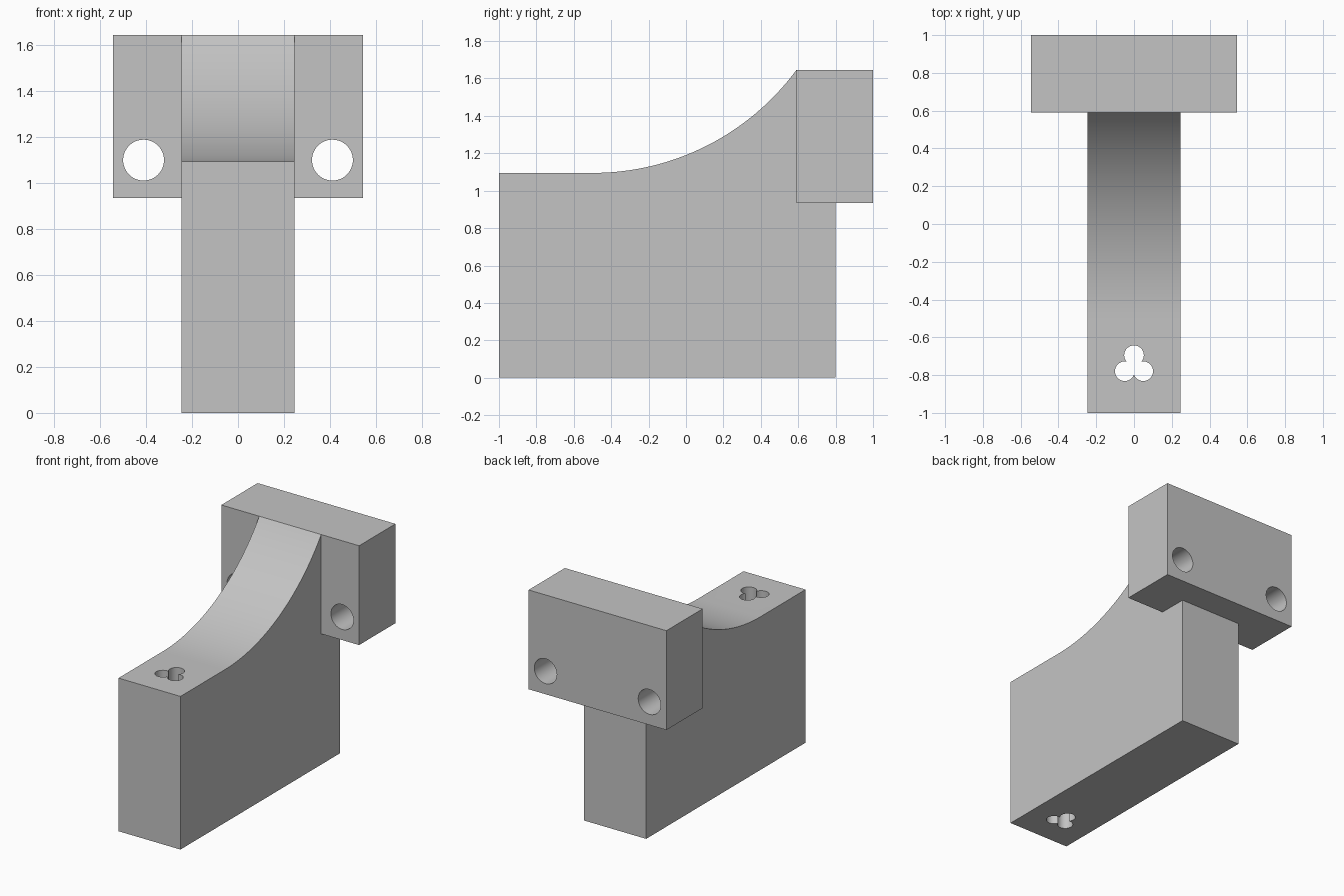
import bpy, bmesh
from math import sin, cos, pi, radians, sqrt, asin, acos
from mathutils import Vector

cube = bpy.data.objects.get("Cube")
if cube:
    bpy.data.objects.remove(cube, do_unlink=True)

grey = bpy.data.materials.new("plain_grey")
grey.use_nodes = True
grey.diffuse_color = (0.55, 0.55, 0.55, 1)
grey.node_tree.nodes["Principled BSDF"].inputs["Base Color"].default_value = grey.diffuse_color


def prism(name, outline, direction):
    """Extrude a closed outline of 3D points along a direction."""
    bm = bmesh.new()
    face = bm.faces.new([bm.verts.new(p) for p in outline])
    grown = bmesh.ops.extrude_face_region(bm, geom=[face])["geom"]
    moved = [v for v in grown if isinstance(v, bmesh.types.BMVert)]
    bmesh.ops.translate(bm, verts=moved, vec=Vector(direction))
    bmesh.ops.recalc_face_normals(bm, faces=bm.faces)
    mesh = bpy.data.meshes.new(name)
    bm.to_mesh(mesh)
    bm.free()
    mesh.materials.append(grey)
    obj = bpy.data.objects.new(name, mesh)
    bpy.context.collection.objects.link(obj)
    return obj


def combine(target, tool, operation):
    """Apply a boolean and discard the tool."""
    mod = target.modifiers.new(operation, "BOOLEAN")
    mod.operation, mod.solver, mod.object = operation, "EXACT", tool
    bpy.context.view_layer.objects.active = target
    bpy.ops.object.modifier_apply(modifier=mod.name)
    bpy.data.objects.remove(tool, do_unlink=True)


half_width, half_plate = 0.245, 0.545
shelf, top, plate_base = 1.095, 1.645, 0.935
arc_start, plate_front, body_back = -0.5, 0.59, 0.8

# Body: side profile with a flat shelf sweeping up in a tangent arc
run, rise = plate_front - arc_start, top - shelf
radius = (run ** 2 + rise ** 2) / (2 * rise)
sweep = asin(run / radius)
steps = 32
profile = [(body_back, 0), (-1, 0), (-1, shelf)]
profile += [(arc_start + radius * sin(sweep * i / steps),
             shelf + radius * (1 - cos(sweep * i / steps))) for i in range(steps + 1)]
profile += [(body_back, top)]
body = prism("bracket_body", [(-half_width, y, z) for y, z in profile],
             (2 * half_width, 0, 0))

# Mounting plate across the back
plate = prism("mounting_plate",
              [(-half_plate, plate_front, plate_base), (half_plate, plate_front, plate_base),
               (half_plate, plate_front, top), (-half_plate, plate_front, top)],
              (0, 1 - plate_front, 0))
combine(body, plate, "UNION")

# Bolt holes through the plate
for side in (-1, 1):
    ring = [(side * 0.411 + 0.089 * cos(2 * pi * i / 48), 0.4,
             1.1 + 0.089 * sin(2 * pi * i / 48)) for i in range(48)]
    combine(body, prism("bolt_cutter", ring, (0, 1, 0)), "DIFFERENCE")

# Three-lobed hole through the shelf: outline of three overlapping circles
lobe, offset = 0.052, 0.0565
spread = radians(150) - acos(offset * sqrt(3) / 2 / lobe)
trefoil = []
for k in range(3):
    out = radians(90 + 120 * k)
    for i in range(24):
        a = out + spread * (2 * i / 24 - 1)
        trefoil.append((offset * cos(out) + lobe * cos(a),
                        -0.751 + offset * sin(out) + lobe * sin(a), -0.2))
combine(body, prism("trefoil_cutter", trefoil, (0, 0, 2)), "DIFFERENCE")

# Smooth the curved faces, keep hard edges
bpy.ops.object.select_all(action="DESELECT")
body.select_set(True)
bpy.context.view_layer.objects.active = body
bpy.ops.object.shade_smooth_by_angle(angle=radians(30))
